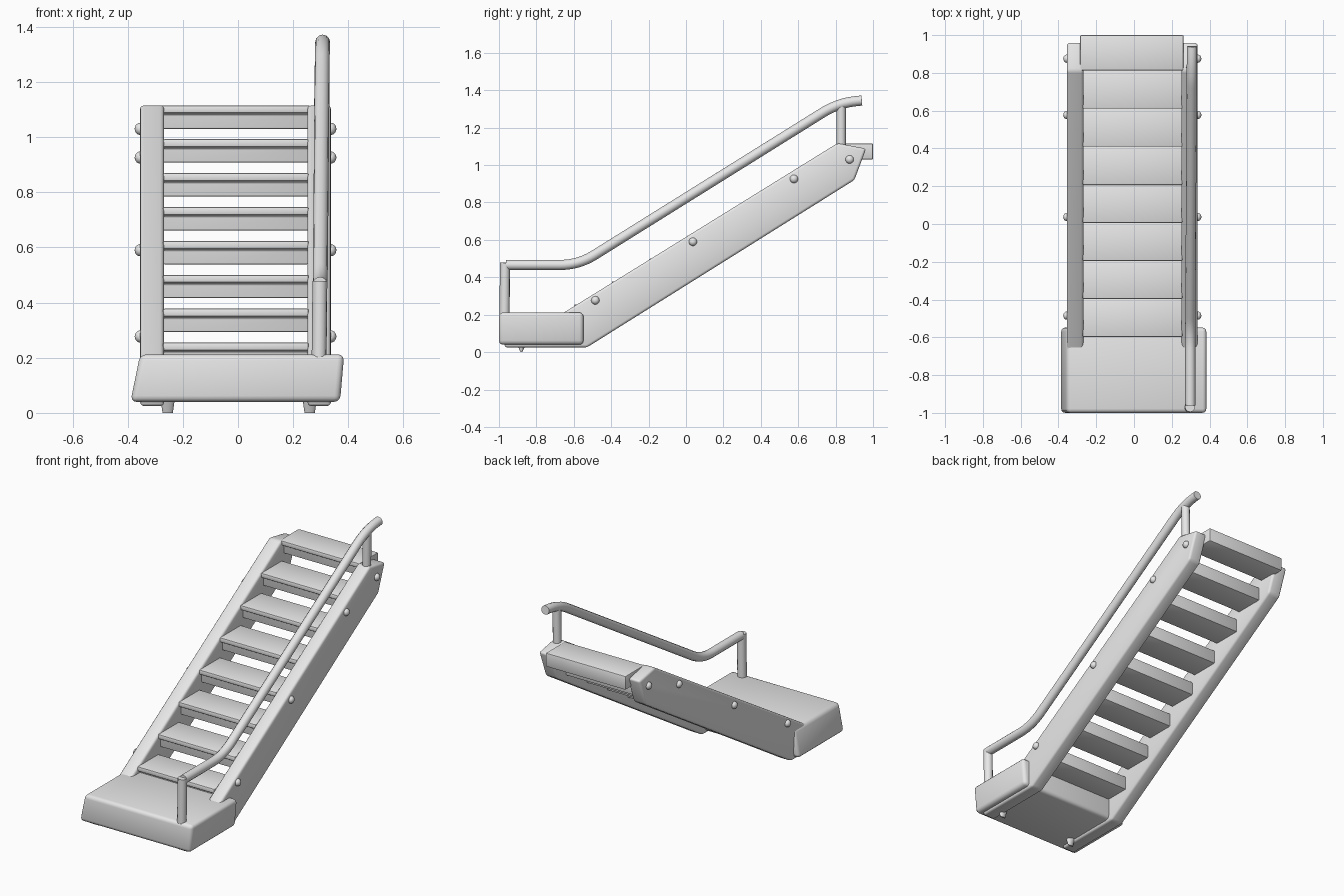
import bpy
import bmesh
from math import radians, pi
from mathutils import Vector, Matrix

cube = bpy.data.objects.get("Cube")
if cube:
    bpy.data.objects.remove(cube, do_unlink=True)

grey = bpy.data.materials.new("light grey")
grey.use_nodes = True
grey.diffuse_color = (0.8, 0.8, 0.8, 1)
grey.node_tree.nodes["Principled BSDF"].inputs["Base Color"].default_value = grey.diffuse_color


def finish(obj, bevel=0, segments=3):
    """Colour, round the edges and smooth-shade one part."""
    obj.data.materials.append(grey)
    bpy.ops.object.select_all(action='DESELECT')
    obj.select_set(True)
    bpy.context.view_layer.objects.active = obj
    if bevel:
        mod = obj.modifiers.new("rounded edges", 'BEVEL')
        mod.width, mod.segments = bevel, segments
        mod.limit_method, mod.angle_limit = 'ANGLE', radians(20)
        bpy.ops.object.modifier_apply(modifier=mod.name)
    bpy.ops.object.shade_smooth_by_angle(angle=radians(35))
    return obj


def from_bmesh(name, bm, bevel=0, segments=3):
    bmesh.ops.recalc_face_normals(bm, faces=bm.faces)
    mesh = bpy.data.meshes.new(name)
    bm.to_mesh(mesh)
    bm.free()
    obj = bpy.data.objects.new(name, mesh)
    bpy.context.collection.objects.link(obj)
    return finish(obj, bevel, segments)


def side_profile(name, points, x0, x1, bevel, segments=3):
    """Extrude a (y, z) outline across x."""
    bm = bmesh.new()
    face = bm.faces.new([bm.verts.new((x0, y, z)) for y, z in points])
    geom = bmesh.ops.extrude_face_region(bm, geom=[face])["geom"]
    moved = [v for v in geom if isinstance(v, bmesh.types.BMVert)]
    bmesh.ops.translate(bm, verts=moved, vec=(x1 - x0, 0, 0))
    return from_bmesh(name, bm, bevel, segments)


def tube(name, points, radius, fillet=0.0):
    """Round tube along a path whose corners are softened."""
    pts = [Vector(p) for p in points]
    path = [pts[0]]
    for a, b, c in zip(pts, pts[1:], pts[2:]):
        p = b + (a - b).normalized() * fillet
        q = b + (c - b).normalized() * fillet
        for i in range(9):
            t = i / 8
            path.append(p.lerp(b, t).lerp(b.lerp(q, t), t))
    path.append(pts[-1])
    curve = bpy.data.curves.new(name, 'CURVE')
    curve.dimensions = '3D'
    curve.bevel_depth, curve.bevel_resolution = radius, 4
    curve.use_fill_caps = True
    spline = curve.splines.new('POLY')
    spline.points.add(len(path) - 1)
    for point, co in zip(spline.points, path):
        point.co = (*co, 1)
    obj = bpy.data.objects.new(name, curve)
    bpy.context.collection.objects.link(obj)
    bpy.ops.object.select_all(action='DESELECT')
    obj.select_set(True)
    bpy.context.view_layer.objects.active = obj
    bpy.ops.object.convert(target='MESH')
    return finish(bpy.context.object)


# Bottom platform, with sloping ends
bm = bmesh.new()
bmesh.ops.create_cube(bm, size=1)
for v in bm.verts:
    top = v.co.z > 0
    left = v.co.x > 0
    if left:
        v.co.x = 0.385 if top else 0.37
    else:
        v.co.x = -0.355 if top else -0.39
    v.co.y = -1.0 if v.co.y < 0 else -0.548
    v.co.z = 0.212 if top else 0.04
from_bmesh("bottom_platform", bm, 0.022)

# Side stringers running from under the platform to the top
outline = [(-0.97, 0.025), (-0.53, 0.025), (0.9, 0.92), (0.963, 1.088),
           (0.81, 1.117), (-0.66, 0.207), (-0.97, 0.17)]
for name, x0, x1 in (("right_stringer", -0.355, -0.268), ("left_stringer", 0.252, 0.337)):
    side_profile(name, outline, x0, x1, 0.014)

# Treads with an overhanging nose
for i in range(8):
    y = -0.598 + i * 0.2015
    z = 0.255 + i * 0.1229
    last = i == 7
    back = 1.0 if last else y + 0.203
    tread = [(y, z), (back, z), (back, z - 0.085), (y + 0.02, z - 0.085),
             (y + 0.02, z - 0.034), (y, z - 0.028)]
    wide = (-0.285, 0.262) if last else (-0.272, 0.256)
    side_profile(f"tread_{i + 1}", tread, *wide, 0.006, 2)

# Bolt heads on the outer faces
for side, x, sign in (("right", -0.355, -1), ("left", 0.337, 1)):
    for i, (y, z) in enumerate([(-0.485, 0.277), (0.037, 0.59), (0.577, 0.926), (0.875, 1.03)]):
        bm = bmesh.new()
        bmesh.ops.create_uvsphere(bm, u_segments=16, v_segments=10, radius=0.022)
        bmesh.ops.transform(bm, verts=bm.verts,
                            matrix=Matrix.Translation((x, y, z)) @ Matrix.Diagonal((0.9, 1, 1, 1)))
        from_bmesh(f"{side}_bolt_{i + 1}", bm)

# Small feet under the platform
for side, x in (("right", -0.255), ("left", 0.26)):
    bm = bmesh.new()
    bmesh.ops.create_cone(bm, cap_ends=True, segments=16, radius1=0.025, radius2=0.025, depth=0.03)
    for v in bm.verts:
        if v.co.z < 0:
            v.co.x *= 0.75
            v.co.y *= 0.2
    bmesh.ops.translate(bm, verts=bm.verts, vec=(x, -0.88, 0.018))
    for v in bm.verts:
        v.co.z = 0.045 if v.co.z > 0.018 else 0.0
    from_bmesh(f"{side}_foot", bm)

# Handrail and its two posts
tube("handrail", [(0.298, -0.962, 0.466), (0.298, -0.575, 0.466),
                  (0.306, 0.815, 1.333), (0.307, 0.94, 1.345)], 0.027, 0.1)
tube("handrail_front_post", [(0.294, -0.97, 0.19), (0.297, -0.968, 0.478)], 0.027)
tube("handrail_back_post", [(0.3, 0.83, 1.06), (0.305, 0.83, 1.325)], 0.025)
